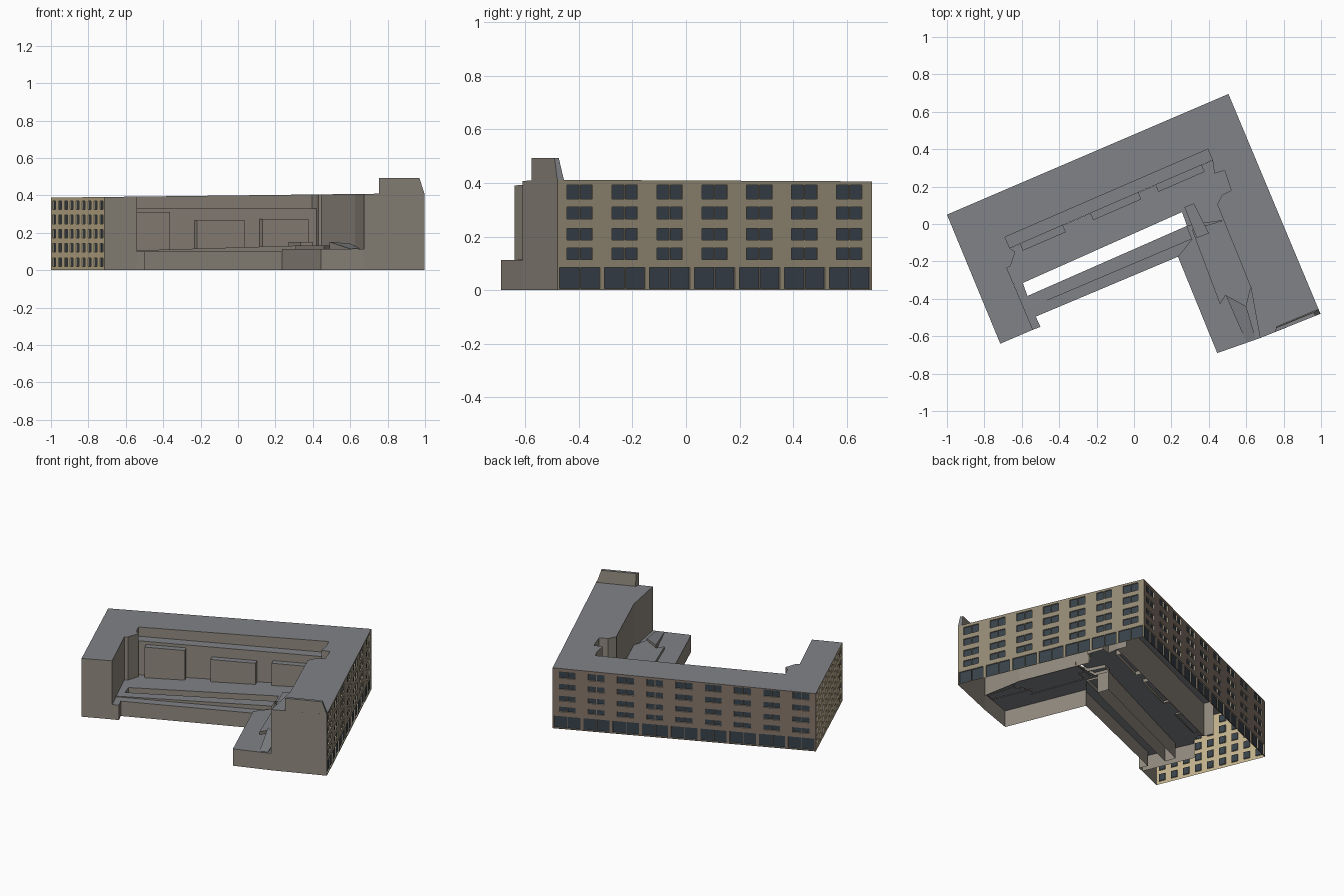
import bpy, bmesh
from mathutils import Vector

if "Cube" in bpy.data.objects:
    bpy.data.objects.remove(bpy.data.objects["Cube"])


def mat(name, c):
    m = bpy.data.materials.new(name)
    m.diffuse_color = (*c, 1)
    m.use_nodes = True
    m.node_tree.nodes["Principled BSDF"].inputs["Base Color"].default_value = m.diffuse_color
    return m


WALL = mat("stone", (0.28, 0.25, 0.21))
ROOF = mat("roofing", (0.22, 0.225, 0.24))
BROWN = mat("brown_brick", (0.24, 0.18, 0.14))
TAN = mat("tan_brick", (0.30, 0.26, 0.18))
GOLD = mat("golden_brick", (0.55, 0.45, 0.27))
GLASS = mat("glass", (0.04, 0.055, 0.07))
TRIM = mat("window_trim", (0.45, 0.40, 0.31))


def finish(name, bm, mats):
    bmesh.ops.remove_doubles(bm, verts=bm.verts, dist=1e-5)
    me = bpy.data.meshes.new(name)
    bm.to_mesh(me)
    bm.free()
    for m in mats:
        me.materials.append(m)
    ob = bpy.data.objects.new(name, me)
    bpy.context.collection.objects.link(ob)
    return ob


def face(bm, pts, mi=0):
    f = bm.faces.new([bm.verts.new(p) for p in pts])
    f.material_index = mi
    return f


def shell(name, pts, top, bases, default=None):
    """Open-bottomed block on a clockwise outline; bases maps edge -> wall foot (None = no wall)."""
    z = top if callable(top) else (lambda x, y: top)
    bm = bmesh.new()
    cap = face(bm, [(x, y, z(x, y)) for x, y in pts], 1)
    cap.normal_update()
    if cap.normal.z < 0:
        cap.normal_flip()
    for i, p in enumerate(pts):
        q = pts[(i + 1) % len(pts)]
        b = bases.get(i, default)
        if b is not None:
            face(bm, [(*q, b), (*p, b), (*p, z(*p)), (*q, z(*q))])
    return finish(name, bm, [WALL, ROOF])


def facade(name, p, q, bays, rows, panes, shop, wall):
    """Wall from p to q cut into a grid, with recessed glass in the openings."""
    p, q = Vector(p), Vector(q)
    d = (q - p).normalized()
    inward = Vector((d.y, -d.x)) * 0.008
    bm = bmesh.new()

    def pt(t, z, deep=False):
        v = p.lerp(q, t) + (inward if deep else Vector((0, 0)))
        return (v.x, v.y, roof_z(v.x, v.y) if z is None else z)

    def band(z0, z1, openings):
        t = 0
        for a, b in openings:
            face(bm, [pt(a, z0), pt(t, z0), pt(t, z1), pt(a, z1)])
            ring = [(b, z0), (a, z0), (a, z1), (b, z1)]
            face(bm, [pt(*r, True) for r in ring], 1)
            for i in range(4):
                r, s = ring[i], ring[(i + 1) % 4]
                face(bm, [pt(*r), pt(*s), pt(*s, True), pt(*r, True)], 2)
            t = b
        face(bm, [pt(1, z0), pt(t, z0), pt(t, z1), pt(1, z1)])

    def repeat(spans):
        return [((i + a) / bays, (i + b) / bays) for i in range(bays) for a, b in spans]

    z = 0
    bands = [(r, panes) for r in rows]
    if shop:
        bands.insert(0, ((0.006, 0.085), [(0.05, 0.48), (0.495, 0.95)]))
    for (z0, z1), spans in bands:
        band(z, z0, [])
        band(z0, z1, repeat(spans))
        z = z1
    band(z, None, [])
    return finish(name, bm, [wall, GLASS, TRIM])


def roof_z(x, y):
    return 0.40 + 0.012 * x


def deck_z(x, y):
    return 0.122 + 0.03 * x


# main U-shaped block: street sides 0, 1 and 19 are separate facades
A, B, C, D = (-1, 0.05), (0.505, 0.695), (0.997, -0.48), (-0.715, -0.64)
main = [A, B, C, (0.674, -0.61), (0.625, -0.34), (0.445, 0.105), (0.47, 0.155), (0.52, 0.18),
        (0.485, 0.285), (0.43, 0.27), (0.42, 0.34), (0.395, 0.40), (-0.69, -0.07), (-0.664, -0.13),
        (-0.635, -0.15), (-0.66, -0.225), (-0.68, -0.235), (-0.54, -0.565), D]
shell("main_block", main, roof_z,
      {0: None, 1: None, 2: 0, 11: 0.33, 16: 0, 17: 0, 18: None}, 0.1)

# street facades
upper = [(0.115, 0.157), (0.187, 0.23), (0.265, 0.31), (0.34, 0.393)]
pair = [(0.22, 0.49), (0.51, 0.79)]
facade("back_facade", A, B, 9, [(a, b - 0.008) for a, b in upper], pair, True, BROWN)
facade("right_facade", B, C, 7, upper, pair, True, TAN)
facade("left_facade", D, A, 9, [(0.02 + 0.076 * i, 0.066 + 0.076 * i) for i in range(5)],
       [(0.25, 0.75)], False, GOLD)


# courtyard setback and projecting bays
def along(s, d):
    return (-0.69 + 0.917 * s + 0.39 * d, -0.07 + 0.398 * s - 0.92 * d)


def strip(s0, s1, d0, d1):
    return [along(s0, d0), along(s1, d0), along(s1, d1), along(s0, d1)]


shell("setback_ledge", strip(0, 1.183, 0, 0.065), 0.33, {2: 0.1})
for n, (s0, s1, h) in enumerate([(0.06, 0.31, 0.31), (0.47, 0.75, 0.265), (0.85, 1.12, 0.275)]):
    shell(f"courtyard_bay_{n + 1}", strip(s0, s1, 0.065, 0.105), h, {0: None}, 0.1)

# courtyard deck around the open slot
shell("courtyard_deck",
      [(-0.664, -0.13), (0.42, 0.34), (0.43, 0.27), (0.485, 0.285), (0.52, 0.18), (0.47, 0.155),
       (0.445, 0.105), (0.48, 0.02), (0.283, -0.01), (0.257, 0.064), (-0.594, -0.315),
       (-0.637, -0.335), (-0.68, -0.235), (-0.66, -0.225), (-0.635, -0.15)],
      deck_z, {8: 0, 9: 0})
shell("inner_walkway",
      [(-0.637, -0.335), (-0.594, -0.315), (-0.57, -0.385), (0.283, -0.01), (0.31, -0.08),
       (-0.585, -0.46)], deck_z, {1: 0, 2: 0, 4: 0.1})
shell("front_walkway",
      [(-0.585, -0.46), (0.31, -0.08), (0.235, -0.175), (-0.525, -0.495), (-0.5, -0.55),
       (-0.54, -0.565)], 0.10, {2: 0, 3: 0, 4: 0})

# low right wing with its terrace, ramp and stair block
shell("low_wing",
      [(0.283, -0.01), (0.48, 0.02), (0.625, -0.34), (0.674, -0.61), (0.445, -0.69),
       (0.235, -0.175), (0.31, -0.08)], 0.113, {3: 0, 4: 0, 5: 0.1, 6: 0.1})
shell("upper_terrace",
      [(0.31, -0.03), (0.48, 0.02), (0.625, -0.34), (0.60, -0.44), (0.49, -0.38), (0.46, -0.43)],
      0.132, {}, 0.11)
shell("ramp", [(0.49, -0.38), (0.60, -0.44), (0.65, -0.61), (0.60, -0.63)],
      lambda x, y: 0.114 + 0.15 * (y + 0.63), {}, 0.11)
shell("stair_block", [(0.27, 0.09), (0.32, 0.11), (0.40, -0.05), (0.335, -0.075)], 0.15, {}, 0.11)

# roof penthouse with sloping street end
bm = bmesh.new()
low = [(0.755, -0.577), (0.76, -0.55), (0.967, -0.463), (0.985, -0.455), C]
high = [(0.755, -0.577), (0.76, -0.555), (0.955, -0.475), (0.962, -0.475), (0.97, -0.491)]
lo = [(*v, 0.408) for v in low]
hi = [(*v, 0.493) for v in high]
face(bm, hi[::-1], 1)
for i in range(5):
    j = (i + 1) % 5
    face(bm, [lo[j], lo[i], hi[i], hi[j]], 1 if i == 3 else 0)
finish("penthouse", bm, [WALL, ROOF])
